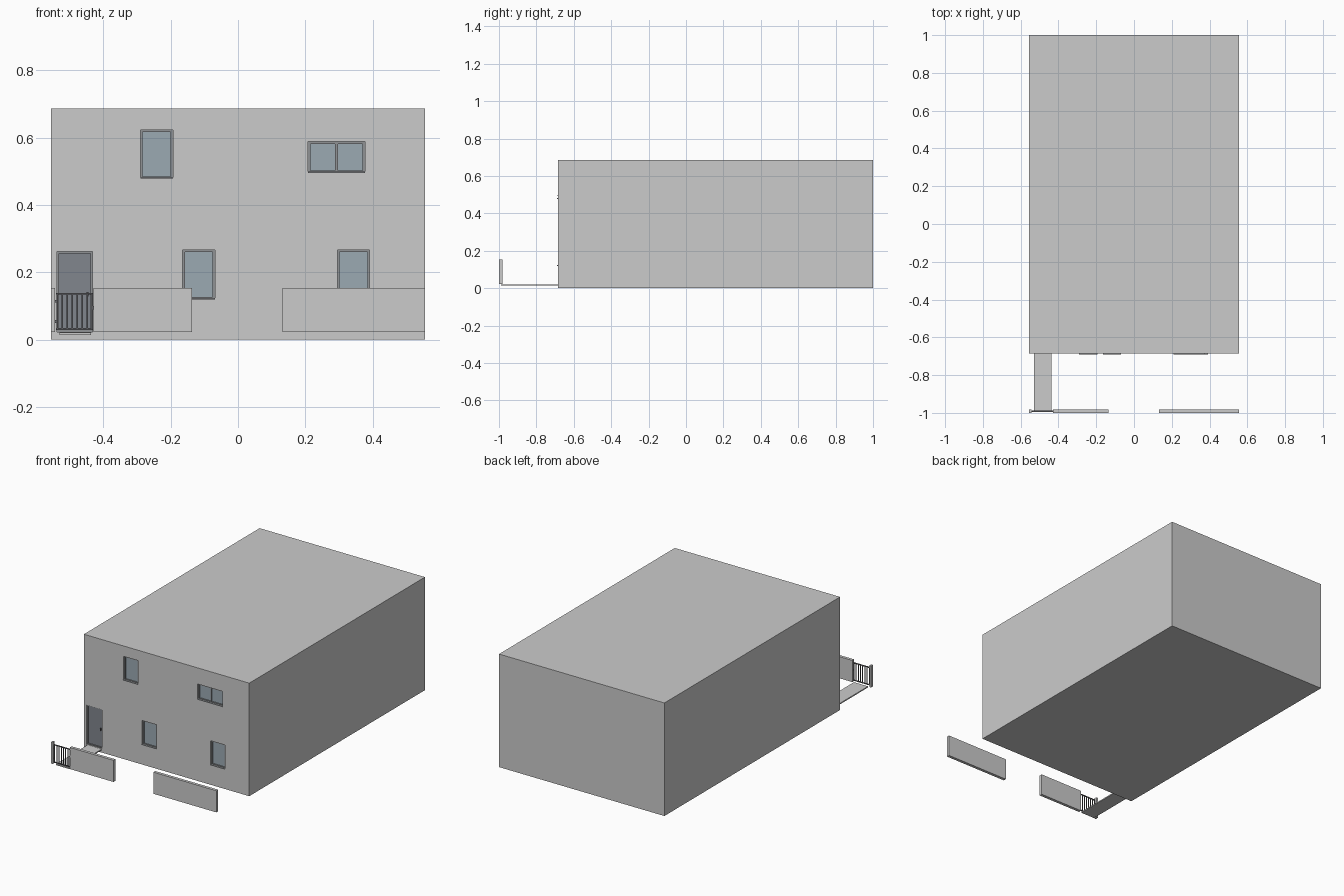
import bpy, bmesh

if "Cube" in bpy.data.objects:
    bpy.data.objects.remove(bpy.data.objects["Cube"])

HW, FRONT, BACK = 0.555, -0.685, 1.0


def material(name, rgb):
    m = bpy.data.materials.new(name)
    m.diffuse_color = (*rgb, 1)
    m.use_nodes = True
    m.node_tree.nodes["Principled BSDF"].inputs["Base Color"].default_value = m.diffuse_color
    return m


GLASS = material("glass", (0.33, 0.40, 0.45))
DOOR = material("door_paint", (0.22, 0.24, 0.27))
DARK = material("dark_metal", (0.12, 0.12, 0.13))
FRAME = material("frame_grey", (0.28, 0.29, 0.30))


def boxes(name, items, mat=None):
    """One object from boxes given as (x0, x1, y0, y1, z0, z1)."""
    bm = bmesh.new()
    for x0, x1, y0, y1, z0, z1 in items:
        for v in bmesh.ops.create_cube(bm, size=1)["verts"]:
            v.co = (x0 + (v.co.x + .5) * (x1 - x0),
                    y0 + (v.co.y + .5) * (y1 - y0),
                    z0 + (v.co.z + .5) * (z1 - z0))
    me = bpy.data.meshes.new(name)
    bm.to_mesh(me)
    bm.free()
    ob = bpy.data.objects.new(name, me)
    bpy.context.collection.objects.link(ob)
    if mat:
        me.materials.append(mat)
    return ob


def cut(ob, cutter):
    m = ob.modifiers.new("opening", "BOOLEAN")
    m.operation, m.solver, m.object = "DIFFERENCE", "EXACT", cutter
    cutter.hide_render = True
    cutter.hide_set(True)


def ring(x0, x1, y0, y1, z0, z1, t):
    """Four bars around a rectangular opening."""
    return [(x0, x0 + t, y0, y1, z0, z1), (x1 - t, x1, y0, y1, z0, z1),
            (x0 + t, x1 - t, y0, y1, z0, z0 + t),
            (x0 + t, x1 - t, y0, y1, z1 - t, z1)]


# openings: name, x0, x1, z0, z1, number of panes
windows = [("upper_left", -0.290, -0.193, 0.478, 0.623, 1),
           ("upper_right", 0.208, 0.377, 0.495, 0.588, 2),
           ("lower_middle", -0.165, -0.069, 0.120, 0.267, 1),
           ("lower_right", 0.295, 0.391, 0.120, 0.267, 1)]
door = (-0.537, -0.432, 0.022, 0.262)

# floor and roof slabs
for name, z0, z1 in (("ground_slab", 0, 0.02), ("middle_slab", 0.357, 0.378),
                     ("roof_slab", 0.667, 0.686)):
    boxes(name, [(-HW, HW, FRONT, BACK, z0, z1)])

# hollow storeys with openings in the front
holes = boxes("opening_cutter",
              [(a, b, FRONT - .05, FRONT + .06, c, d)
               for _, a, b, c, d, _ in windows]
              + [(door[0], door[1], FRONT - .05, FRONT + .06, door[2], door[3])])
T = 0.018
for name, z0, z1 in (("lower_walls", 0.02, 0.357), ("upper_walls", 0.378, 0.667)):
    walls = boxes(name, [(-HW, HW, FRONT, BACK, z0, z1)])
    room = boxes(name + "_room_cutter", [(-HW + T, HW - T, FRONT + 2 * T, BACK - T,
                                          z0 - .005, z1 + .005)])
    cut(walls, room)
    cut(walls, holes)

# windows: recessed frame, glass and a slightly projecting sill
for name, a, b, c, d, panes in windows:
    bars = ring(a, b, FRONT + .008, FRONT + .022, c, d, .007)
    if panes == 2:
        mid = (a + b) / 2
        bars.append((mid - .004, mid + .004, FRONT + .008, FRONT + .022, c + .007, d - .007))
    boxes(name + "_window_frame", bars, FRAME)
    boxes(name + "_window_glass",
          [(a + .006, b - .006, FRONT + .014, FRONT + .018, c + .006, d - .006)], GLASS)
    boxes(name + "_window_sill",
          [(a, b, FRONT - .005, FRONT + .009, c, c + .004)], FRAME)

# front door
a, b, c, d = door
boxes("door_frame", ring(a, b, FRONT + .006, FRONT + .024, c, d, .006), FRAME)
boxes("door_leaf", [(a + .005, b - .005, FRONT + .011, FRONT + .02, c + .005, d - .005)], DOOR)
boxes("door_handle", [(b - .018, b - .012, FRONT + .003, FRONT + .012, .128, .142)], DARK)

# path from gate to door, with door step
boxes("path", [(-0.53, -0.436, -0.988, FRONT, 0.014, 0.021)])

# garden walls
for name, x0, x1 in (("gate_post_wall", -HW, -0.543), ("left_garden_wall", -0.429, -0.136),
                     ("right_garden_wall", 0.132, HW)):
    boxes(name, [(x0, x1, -1.0, -0.982, 0.022, 0.153)])

# gate: rails, stiles, bars and hinges
gx0, gx1, gy = -0.540, -0.430, -0.991
gate = [(gx0, gx1, gy - .003, gy + .003, z, z + .005) for z in (.029, .134)]
for i in range(8):
    x = gx0 + .003 + i * (gx1 - gx0 - .006) / 7
    gate.append((x - .002, x + .002, gy - .002, gy + .002, .029, .139))
gate += [(gx0 - .004, gx0 + .004, gy - .002, gy + .002, z, z + .008) for z in (.05, .11)]
gate.append((gx1 - .004, gx1 + .004, gy - .004, gy + .004, .09, .10))
boxes("gate", gate, DARK)
